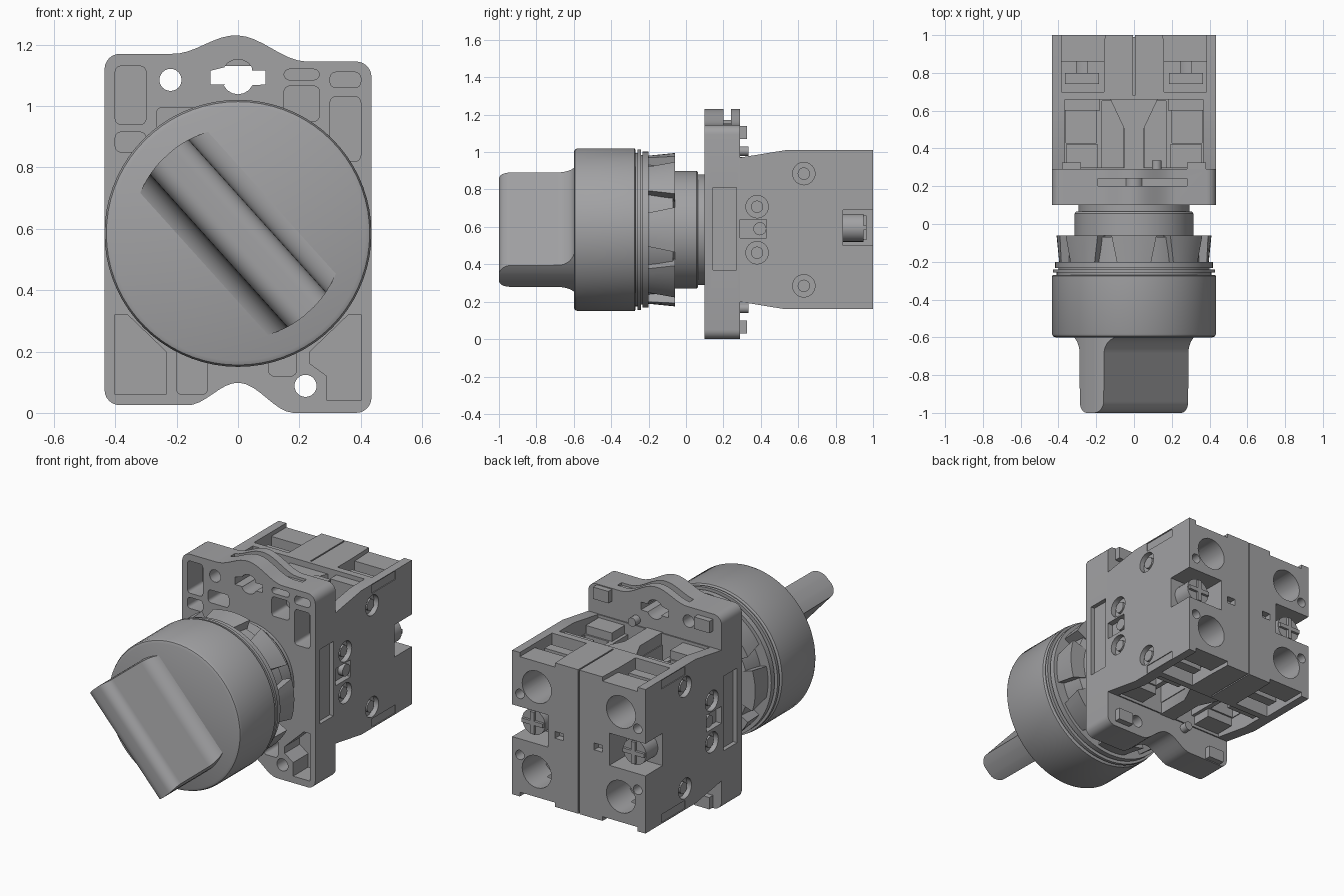
import bpy, bmesh, math
from math import sin, cos, pi, sqrt, radians

old = bpy.data.objects.get("Cube")
if old:
    bpy.data.objects.remove(old)

grey = bpy.data.materials.new("mid_grey")
grey.use_nodes = True
COLOUR = (0.36, 0.36, 0.37, 1)
grey.diffuse_color = COLOUR
grey.node_tree.nodes["Principled BSDF"].inputs["Base Color"].default_value = COLOUR
ZC = 0.585  # height of the knob axis
SIDES = (-1, 1)


def prism(bm, pts, axis, a, b):
    """Extrude a 2D outline along an axis from a to b."""
    place = {'x': lambda u, v, w: (w, u, v), 'y': lambda u, v, w: (u, w, v),
             'z': lambda u, v, w: (u, v, w)}[axis]
    low = [bm.verts.new(place(u, v, a)) for u, v in pts]
    top = [bm.verts.new(place(u, v, b)) for u, v in pts]
    faces = [bm.faces.new(low), bm.faces.new(top)]
    n = len(pts)
    for i in range(n):
        j = (i + 1) % n
        faces.append(bm.faces.new((low[i], low[j], top[j], top[i])))
    bmesh.ops.recalc_face_normals(bm, faces=faces)


def box(bm, x0, x1, y0, y1, z0, z1):
    prism(bm, [(x0, z0), (x1, z0), (x1, z1), (x0, z1)], 'y', y0, y1)


def arc(cu, cv, r, a0, a1, n=6):
    return [(cu + r * cos(radians(a0 + (a1 - a0) * i / n)),
             cv + r * sin(radians(a0 + (a1 - a0) * i / n))) for i in range(n + 1)]


def disc(bm, u, v, r, axis, a, b, n=24):
    prism(bm, arc(u, v, r, 0, 360 - 360 / n, n - 1), axis, a, b)


def rounded(u0, u1, v0, v1, r):
    return (arc(u1 - r, v1 - r, r, 0, 90, 4) + arc(u0 + r, v1 - r, r, 90, 180, 4)
            + arc(u0 + r, v0 + r, r, 180, 270, 4) + arc(u1 - r, v0 + r, r, 270, 360, 4))


def finish(name, bm):
    mesh = bpy.data.meshes.new(name)
    bm.to_mesh(mesh)
    bm.free()
    ob = bpy.data.objects.new(name, mesh)
    bpy.context.collection.objects.link(ob)
    mesh.materials.append(grey)
    return ob


def carve(ob, bm):
    """Subtract a bmesh of cutters from an object."""
    cutter = finish("cutter", bm)
    mod = ob.modifiers.new("cut", 'BOOLEAN')
    mod.object, mod.operation, mod.solver, mod.use_self = cutter, 'DIFFERENCE', 'EXACT', True
    bpy.context.view_layer.objects.active = ob
    bpy.ops.object.modifier_apply(modifier=mod.name)
    bpy.data.objects.remove(cutter)


def lathe(name, profile, n=72):
    """Turn (y, radius) points about the knob axis."""
    bm = bmesh.new()
    verts = [bm.verts.new((0, y, ZC + r)) for y, r in profile]
    edges = [bm.edges.new(p) for p in zip(verts, verts[1:])]
    bmesh.ops.spin(bm, geom=verts + edges, cent=(0, 0, ZC), axis=(0, 1, 0),
                   angle=2 * pi, steps=n, use_merge=True)
    bmesh.ops.remove_doubles(bm, verts=bm.verts, dist=1e-5)
    bmesh.ops.recalc_face_normals(bm, faces=bm.faces)
    return finish(name, bm)


# Knob body, seal rings and neck
lathe("knob_body", [(-.6, 0), (-.6, .415), (-.594, .429), (-.58, .435), (-.275, .435),
                    (-.27, .427), (-.27, 0)])
lathe("seal_rings", [(-.275, 0), (-.275, .41), (-.258, .41), (-.258, .43), (-.24, .43),
                     (-.24, .40), (-.232, .40), (-.232, .417), (-.2, .417), (-.2, 0)])
lathe("neck", [(-.21, 0), (-.21, .355), (-.07, .355), (-.06, .315), (.055, .315),
               (.065, .308), (.065, .295), (.13, .295), (.13, 0)])

# Lock ring lugs, wider toward the rear
bm = bmesh.new()
for k in range(8):
    mid = 45 * k
    rings = []
    for y, r, half in ((-.21, .395, 13), (-.06, .41, 17)):
        pts = arc(0, ZC, r, mid - half, mid + half) + arc(0, ZC, .3, mid + half, mid - half)
        rings.append([bm.verts.new((x, y, z)) for x, z in pts])
    a, b = rings
    bm.faces.new(a)
    bm.faces.new(b)
    for i in range(len(a)):
        j = (i + 1) % len(a)
        bm.faces.new((a[i], a[j], b[j], b[i]))
bmesh.ops.recalc_face_normals(bm, faces=bm.faces)
finish("lock_ring_lugs", bm)

# Handle: flared ridge across the knob, trimmed to a round outline
half = [(.177 - .09 * sin(t), -.595 - .09 * (1 - cos(t))) for t in
        [pi / 2 * i / 8 for i in range(9)]]
half += [(.025 + .06 * cos(t), -.94 - .06 * sin(t)) for t in [pi / 2 * i / 8 for i in range(9)]]
profile = half + [(-u, y) for u, y in reversed(half)]
tilt = radians(-48)
bm = bmesh.new()
columns = []
for u, y in profile:
    reach = sqrt(.345 ** 2 - u * u)
    col = []
    for v, yy in ((-reach, -.59), (-reach, y), (reach, y), (reach, -.59)):
        col.append(bm.verts.new((v * cos(tilt) - u * sin(tilt), yy,
                                 ZC + v * sin(tilt) + u * cos(tilt))))
    columns.append(col)
for a, b in zip(columns, columns[1:]):
    for i in range(4):
        j = (i + 1) % 4
        bm.faces.new((a[i], a[j], b[j], b[i]))
bm.faces.new(columns[0])
bm.faces.new(columns[-1])
bmesh.ops.recalc_face_normals(bm, faces=bm.faces)
finish("handle", bm)


# Mounting plate with a hump above and a hollow below
def wave(x0, z0, x1, z1, peak, n=16):
    pts = []
    for i in range(n + 1):
        t = i / n
        base = z0 + (z1 - z0) * t
        pts.append((x0 + (x1 - x0) * t, base + (peak - (z0 + z1) / 2) * sin(pi * t) ** 2))
    return pts


outline = (arc(.385, .05, .05, 270, 360) + arc(.385, 1.095, .05, 0, 90)
           + wave(.22, 1.145, -.22, 1.17, 1.23) + arc(-.385, 1.12, .05, 90, 180)
           + arc(-.385, .075, .05, 180, 270) + wave(-.17, .025, .18, 0, .098))
bm = bmesh.new()
prism(bm, outline, 'y', .1, .29)
plate = finish("mounting_plate", bm)

bm = bmesh.new()
# Front pockets between the ribs
for x0, x1, z0, z1 in ((-.4, -.3, .94, 1.13), (-.4, -.3, .85, .915), (.3, .4, 1.06, 1.11),
                       (.3, .4, .82, 1.03), (.15, .265, 1.085, 1.12), (.15, .265, .95, 1.065),
                       (-.265, -.13, .92, .995), (-.2, -.1, .06, .23), (.1, .19, .12, .23)):
    prism(bm, rounded(x0, x1, z0, z1, .018), 'y', .05, .24)
prism(bm, [(-.4, .06), (-.235, .06), (-.235, .2), (-.36, .32), (-.4, .32)], 'y', .05, .24)
prism(bm, [(.29, .04), (.4, .04), (.4, .32), (.36, .32), (.235, .2), (.235, .16), (.29, .12)],
      'y', .05, .24)
# Through holes
disc(bm, -.22, 1.085, .036, 'y', .0, .5)
disc(bm, .22, .088, .036, 'y', .0, .5)
prism(bm, [(-.09, 1.07), (-.04, 1.07)] + arc(0, 1.09, .052, 205, 335)
      + [(.09, 1.07), (.09, 1.115), (.045, 1.115)] + arc(0, 1.1, .052, 30, 150)
      + [(-.09, 1.115)], 'y', 0, .5)
# Slot in the top edge and recesses in the side edges
box(bm, -.19, .28, .2, .24, 1.13, 1.3)
for s in SIDES:
    box(bm, *sorted((s * .41, s * .5)), .145, .27, .37, .81)
carve(plate, bm)

# Small guides standing on the back of the plate
bm = bmesh.new()
for s in SIDES:
    for z0, z1 in ((1.07, 1.14), (.03, .1)):
        box(bm, s * .33 - .05, s * .33 + .05, .28, .325, z0, z1)
    disc(bm, s * .12, ZC + s * .42, .026, 'y', .28, .335, 16)
    box(bm, -.08, .08, .16, .27, ZC + s * .41 - .03, ZC + s * .41 + .03)
finish("plate_guides", bm)

# Contact block housing
bm = bmesh.new()
prism(bm, [(.285, .2), (.53, .16), (1, .16), (1, 1.01), (.53, 1.01), (.285, .97)],
      'x', -.435, .435)
housing = finish("contact_housing", bm)

bm = bmesh.new()
for v in SIDES:
    def zspan(a, b):
        return sorted((ZC + v * a, ZC + v * b))
    # Open front bay and seam
    box(bm, -.365, .365, .3, .66, *zspan(.32, .6))
    box(bm, -.004, .004, .68, .99, *zspan(.41, .6))
    for s in SIDES:
        def xspan(a, b):
            return sorted((s * a, s * b))
        box(bm, *xspan(.055, .17), .3, .65, *zspan(.2, .33))
        box(bm, *xspan(.2, .36), .43, .6, *zspan(.24, .33))
        # Terminal openings above, below and behind
        box(bm, *xspan(.16, .385), .7, .86, *zspan(.34, .6))
        prism(bm, [(s * .16, .855), (s * .385, .855), (s * .385, 1.1), (s * .15, 1.1)], 'z',
              *zspan(.4, .6))
        disc(bm, s * .275, ZC + v * .25, .095, 'y', .78, 1.1)
        disc(bm, s * .385, ZC + v * .18, .028, 'y', .9, 1.1, 16)
        # Side rivet wells
        for y, h in ((.63, .3), (.38, .123)):
            disc(bm, y, ZC + v * h, .06, 'x', *xspan(.405, .5))
        box(bm, *xspan(.43, .5), .63, .85, *zspan(.37, .42))
for s in SIDES:
    xs = sorted((s * .2, s * .5))
    box(bm, *xs, .84, 1.1, .5, .69)
    box(bm, *sorted((s * .4, s * .5)), .28, .43, .54, .64)
    box(bm, *sorted((s * .1, s * .155)), .96, 1.1, .565, .605)
box(bm, -.004, .004, .99, 1.1, .1, 1.1)
carve(housing, bm)

# Centre ribs and clips in the front bays
bm = bmesh.new()
for v in SIDES:
    prism(bm, [(-.05, .29), (.05, .29), (.05, .5), (.13, .67), (-.13, .67), (-.05, .5)], 'z',
          *sorted((ZC + v * .3, ZC + v * .39)))
    for s in SIDES:
        box(bm, *sorted((s * .18, s * .366)), .6, .67, *sorted((ZC + v * .3, ZC + v * .4)))
        prism(bm, [(s * .19, .3), (s * .36, .3), (s * .36, .42), (s * .19, .42)], 'z',
              *sorted((ZC + v * .3, ZC + v * .37)))
finish("bay_ribs", bm)

# Terminal screws, clamp plates, rivets and side latches
bm = bmesh.new()
for s in SIDES:
    disc(bm, s * .33, .595, .075, 'y', .82, .95)
    box(bm, s * .33 - .07, s * .33 + .07, .94, .965, .583, .607)
    box(bm, s * .33 - .012, s * .33 + .012, .94, .965, .53, .66)
    disc(bm, .395, .59, .035, 'x', *sorted((s * .39, s * .43)), 16)
    for v in SIDES:
        box(bm, s * .275 - .09, s * .275 + .09, .74, .8,
            *sorted((ZC + v * .3, ZC + v * .38)))
        for y, h in ((.63, .3), (.38, .123)):
            disc(bm, y, ZC + v * h, .033, 'x', *sorted((s * .4, s * .425)), 16)
finish("screws_and_rivets", bm)

# Shade curved surfaces smoothly, keep edges crisp
bpy.ops.object.select_all(action='DESELECT')
for ob in bpy.context.collection.objects:
    if ob.type == 'MESH' and grey.name in ob.data.materials:
        ob.select_set(True)
        bpy.context.view_layer.objects.active = ob
bpy.ops.object.shade_smooth_by_angle(angle=radians(30))
